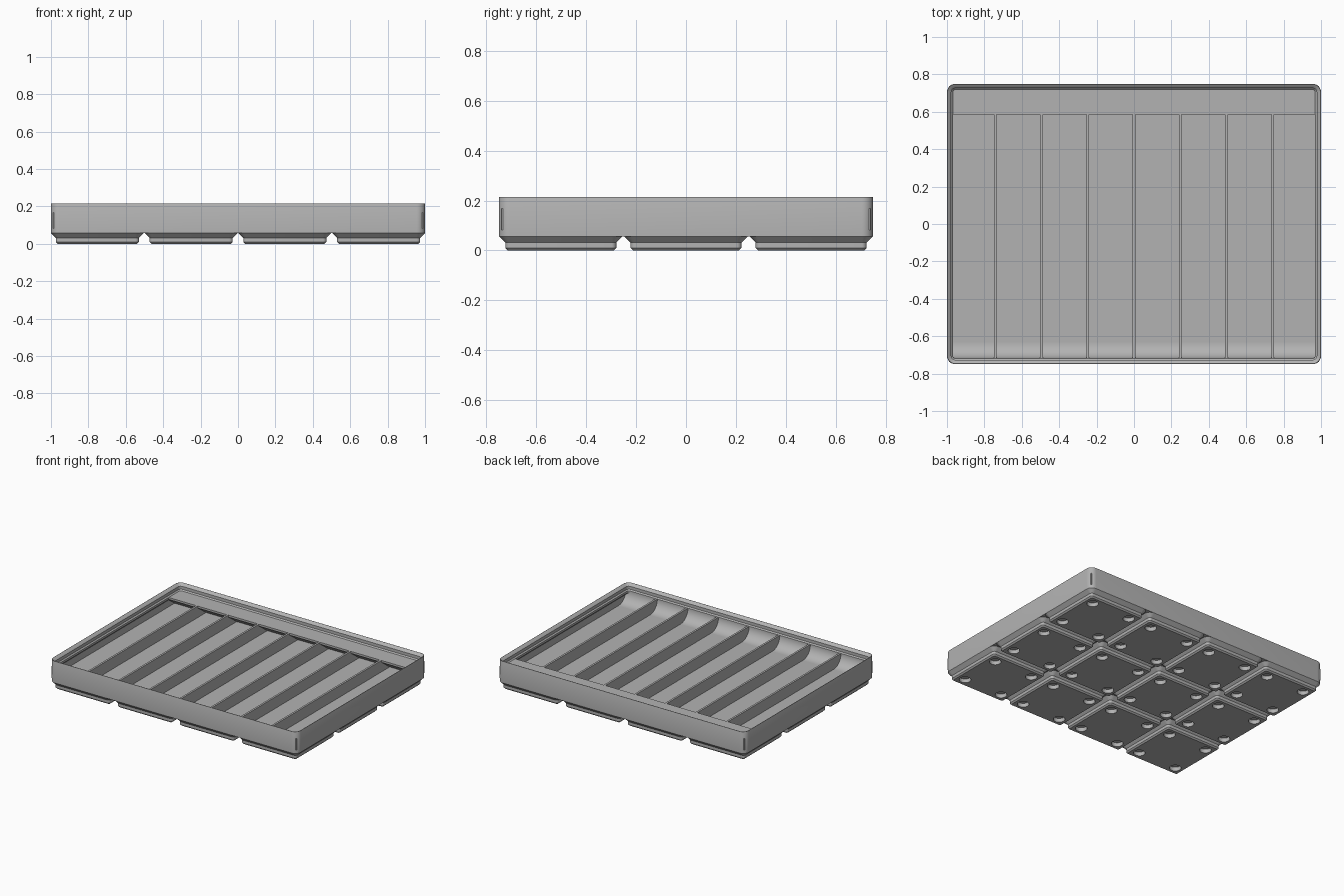
import bpy
import bmesh
from math import sin, cos, pi, radians

if "Cube" in bpy.data.objects:
    bpy.data.objects.remove(bpy.data.objects["Cube"])

S = 2 / 167.5                    # design is laid out in millimetres
HX, HY, R = 83.75, 62.75, 3.75   # outer half sizes and corner radius
FLOOR, RIM = 7.0, 14.0           # tray floor and top of the dividers
PITCH = 42.0                     # spacing of the feet

grey = bpy.data.materials.new("plain grey")
grey.use_nodes = True
grey.diffuse_color = (0.45, 0.45, 0.45, 1)
grey.node_tree.nodes["Principled BSDF"].inputs["Base Color"].default_value = (0.45, 0.45, 0.45, 1)


def finish(bm, name):
    bmesh.ops.recalc_face_normals(bm, faces=bm.faces)
    bmesh.ops.scale(bm, vec=(S, S, S), verts=bm.verts)
    mesh = bpy.data.meshes.new(name)
    bm.to_mesh(mesh)
    bm.free()
    mesh.materials.append(grey)
    ob = bpy.data.objects.new(name, mesh)
    bpy.context.collection.objects.link(ob)
    return ob


def smooth(ob):
    bpy.ops.object.select_all(action="DESELECT")
    ob.select_set(True)
    bpy.context.view_layer.objects.active = ob
    bpy.ops.object.shade_smooth_by_angle(angle=radians(30))


def ring(bm, hx, hy, r, z, cx=0, cy=0, steps=8):
    """Rounded rectangle of vertices at height z."""
    verts = []
    for k, (sx, sy) in enumerate(((1, 1), (-1, 1), (-1, -1), (1, -1))):
        for i in range(steps + 1):
            a = (k + i / steps) * pi / 2
            verts.append(bm.verts.new((cx + sx * (hx - r) + r * cos(a),
                                       cy + sy * (hy - r) + r * sin(a), z)))
    return verts


def loft(bm, hx, hy, r, profile, cx=0, cy=0):
    """Sweep a profile of (inset, height) pairs round a rounded rectangle."""
    rings = [ring(bm, hx - d, hy - d, r - d, z, cx, cy) for d, z in profile]
    for a, b in zip(rings, rings[1:]):
        for i in range(len(a)):
            j = (i + 1) % len(a)
            bm.faces.new((a[i], a[j], b[j], b[i]))
    bm.faces.new(rings[0][::-1])
    bm.faces.new(rings[-1])


def prism(name, profile, x0, x1):
    """Extrude a (y, z) profile along x."""
    bm = bmesh.new()
    face = bm.faces.new([bm.verts.new((x0, y, z)) for y, z in profile])
    out = bmesh.ops.extrude_face_region(bm, geom=[face])["geom"]
    moved = [v for v in out if isinstance(v, bmesh.types.BMVert)]
    bmesh.ops.translate(bm, vec=(x1 - x0, 0, 0), verts=moved)
    ob = finish(bm, name)
    smooth(ob)
    return ob


# Tray shell: outer wall, stacking lip, undercut, inner wall and floor
bm = bmesh.new()
loft(bm, HX, HY, R, [(0, 4.75), (0, 17.7), (0.1, 17.95), (0.25, 18), (0.4, 17.95),
                     (1.9, 16.5), (1.9, 14.7), (2.6, 14), (2.6, 12.8),
                     (0.95, 11.15), (0.95, FLOOR)])
smooth(finish(bm, "tray_shell"))

# Finger scoop along the front
front, back = -61.9, 61.9
radius = RIM - FLOOR
mid = -HY + 2.6 + radius
arc = [(mid - radius * sin(t * pi / 24), RIM - radius * cos(t * pi / 24)) for t in range(13)]
prism("front_scoop", [(front, 6.9), (mid, 6.9)] + arc + [(front, RIM)], -82.9, 82.9)

# Label shelf along the back with a sloping underside
prism("label_shelf", [(49, RIM), (49, 12.8), (57, FLOOR), (57, 6.9), (back, 6.9), (back, RIM)],
      -82.9, 82.9)

# Seven dividers making eight equal bays
for i in range(7):
    x = (i - 3) * 20.7
    prism(f"divider_{i + 1}", [(front, 6.9), (front, RIM), (49, RIM), (49, 12.8), (57, FLOOR), (57, 6.9)],
          x - 0.6, x + 0.6)

# Grid of stepped feet, with four round magnet recesses in each
feet, recesses = bmesh.new(), bmesh.new()
for col in range(4):
    for row in range(3):
        cx, cy = (col - 1.5) * PITCH, (row - 1) * PITCH
        loft(feet, 20.75, 20.75, R, [(2.95, 0), (2.15, 0.8), (2.15, 2.6), (0, 4.75), (0, 5)], cx, cy)
        for sx in (-13, 13):
            for sy in (-13, 13):
                made = bmesh.ops.create_cone(recesses, cap_ends=True, segments=32, radius1=3.25,
                                             radius2=3.25, depth=4.8)
                bmesh.ops.translate(recesses, vec=(cx + sx, cy + sy, 0), verts=made["verts"])
feet_ob = finish(feet, "feet")
cutter = finish(recesses, "recess_cutter")
cutter.hide_render = True
cut = feet_ob.modifiers.new("recesses", "BOOLEAN")
cut.operation, cut.solver, cut.object = "DIFFERENCE", "EXACT", cutter
bpy.context.view_layer.objects.active = feet_ob
bpy.ops.object.modifier_apply(modifier=cut.name)
bpy.data.objects.remove(cutter)
smooth(feet_ob)
